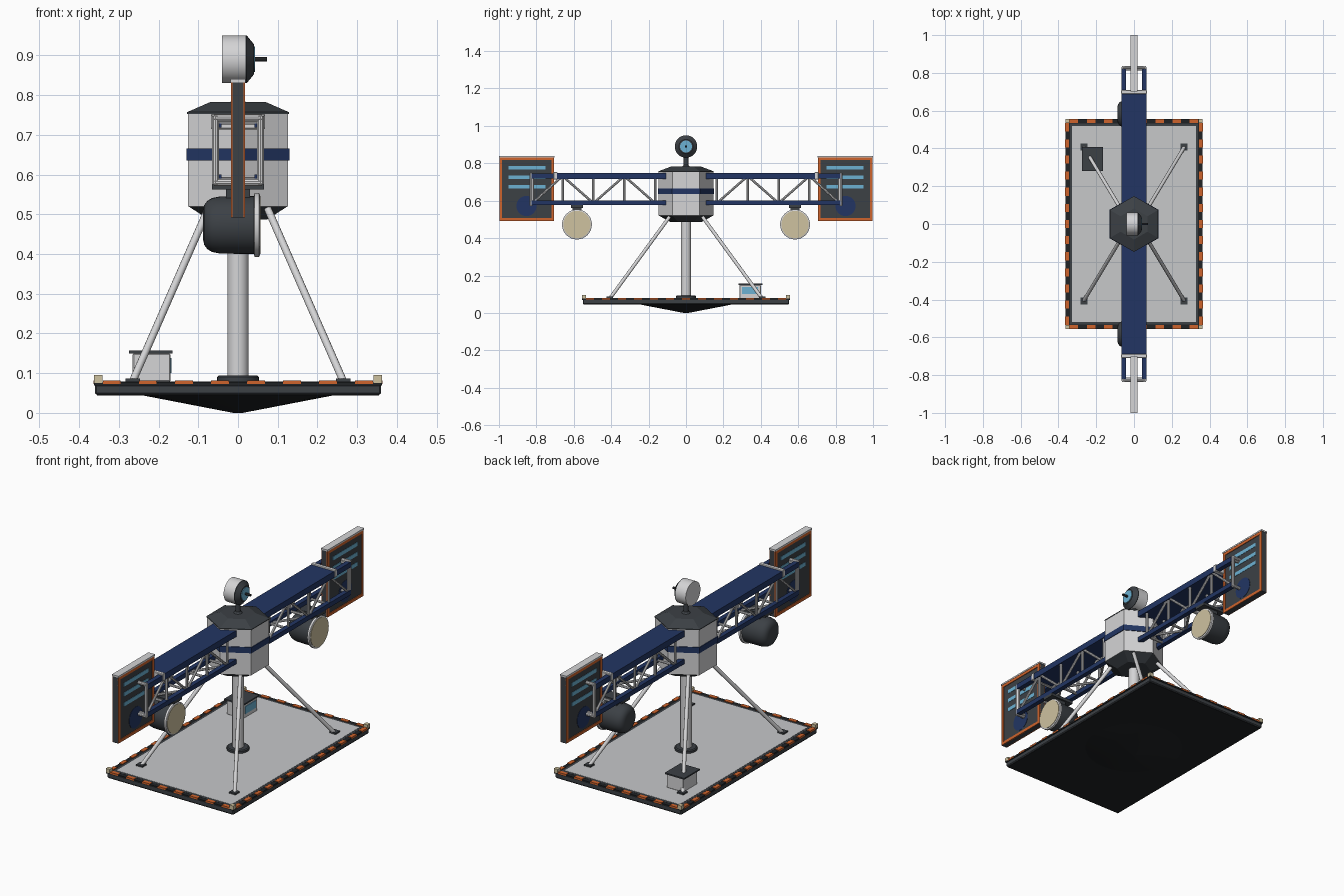
import bpy, bmesh, math
from mathutils import Vector

if "Cube" in bpy.data.objects:
    bpy.data.objects.remove(bpy.data.objects["Cube"])

def mat(name, r, g, b):
    m = bpy.data.materials.new(name)
    m.diffuse_color = (r, g, b, 1)
    m.use_nodes = True
    m.node_tree.nodes["Principled BSDF"].inputs["Base Color"].default_value = m.diffuse_color
    return m

WHITE = mat("light_grey", .66, .66, .67)
DECK = mat("deck_grey", .57, .58, .59)
DARK = mat("dark_grey", .045, .052, .06)
BLACK = mat("black", .014, .016, .018)
NAVY = mat("navy", .016, .036, .125)
ORANGE = mat("orange", .62, .125, .025)
SKY = mat("sky_blue", .15, .44, .65)
CREAM = mat("cream", .62, .54, .35)

def make(name, bm, m, smooth=False):
    bmesh.ops.recalc_face_normals(bm, faces=bm.faces)
    me = bpy.data.meshes.new(name)
    bm.to_mesh(me)
    bm.free()
    me.materials.append(m)
    ob = bpy.data.objects.new(name, me)
    bpy.context.collection.objects.link(ob)
    if smooth:
        bpy.ops.object.select_all(action='DESELECT')
        ob.select_set(True)
        bpy.context.view_layer.objects.active = ob
        bpy.ops.object.shade_smooth_by_angle(angle=math.radians(35))
    return ob

def box(name, x, y, z, m, bevel=0):
    """Box from (min, max) ranges on each axis."""
    bm = bmesh.new()
    bmesh.ops.create_cube(bm, size=1)
    for v in bm.verts:
        v.co = [(r[0] + r[1]) / 2 + c * abs(r[1] - r[0]) for c, r in zip(v.co, (x, y, z))]
    if bevel:
        bmesh.ops.bevel(bm, geom=bm.edges[:], offset=bevel, segments=1, affect='EDGES')
    return make(name, bm, m)

def lathe(name, origin, axis, profile, m, n=32, phase=0, smooth=True):
    """Revolve (distance, radius) points round an axis, capped at the ends."""
    bm = bmesh.new()
    rings = []
    for d, r in profile:
        ring = []
        for i in range(n):
            a = 2 * math.pi * i / n + phase
            c, s = r * math.cos(a), r * math.sin(a)
            p = Vector((c, s, d)) if axis == 'z' else Vector((d, c, s))
            ring.append(bm.verts.new(p + Vector(origin)))
        rings.append(ring)
    for a, b in zip(rings, rings[1:]):
        for i in range(n):
            bm.faces.new((a[i], a[(i + 1) % n], b[(i + 1) % n], b[i]))
    bm.faces.new(rings[0])
    bm.faces.new(rings[-1])
    return make(name, bm, m, smooth)

def tubes(name, segments, r, m, n=10):
    """One object made of straight tubes between point pairs."""
    bm = bmesh.new()
    for p, q in segments:
        p, q = Vector(p), Vector(q)
        rot = (q - p).to_track_quat('Z', 'Y').to_matrix().to_4x4()
        rot.translation = (p + q) / 2
        bmesh.ops.create_cone(bm, cap_ends=True, segments=n, radius1=r, radius2=r,
                              depth=(q - p).length, matrix=rot)
    return make(name, bm, m, True)

# platform
box("platform_slab", (-.36, .36), (-.552, .552), (.046, .072), DARK, .004)
box("platform_underside", (-.355, .355), (-.547, .547), (.044, .05), BLACK)
box("platform_rim", (-.363, .363), (-.555, .555), (.069, .078), BLACK)
box("deck_border", (-.34, .34), (-.532, .532), (.07, .0785), DARK)
box("deck_panel", (-.328, .328), (-.52, .52), (.07, .0795), DECK)
lathe("ground_cone", (0, 0, 0), 'z', [(0, .012), (.046, .25)], BLACK, 32)

# hazard dashes round the rim
for s in (-1, 1):
    for i in range(8):
        x = -.363 + .726 * (i + .25) / 8
        box("hazard_dash_end", (x, x + .045), (s * .556, s * .536), (.0725, .081), ORANGE)
    for i in range(13):
        y = -.555 + 1.11 * (i + .25) / 13
        box("hazard_dash_side", (s * .364, s * .344), (y, y + .043), (.0725, .081), ORANGE)
    for t in (-1, 1):
        box("corner_marker", (s * .341, s * .363), (t * .535, t * .557), (.075, .095), CREAM)

# column and braces
lathe("column", (0, 0, 0), 'z', [(.078, .027), (.52, .027)], WHITE, 24)
lathe("column_collar", (0, 0, 0), 'z', [(.078, .053), (.09, .053), (.094, .048)], DARK, 24)
braces = []
for s in (-1, 1):
    for t in (-1, 1):
        braces.append(((s * .265, t * .405, .08), (s * .07, t * .08, .525)))
        box("brace_foot", (s * .247, s * .283), (t * .39, t * .425), (.078, .087), DARK)
tubes("braces", braces, .0095, WHITE, 12)

# control box
box("control_box", (-.265, -.17), (.285, .4), (.078, .15), WHITE, .003)
box("control_box_lid", (-.275, -.165), (.28, .408), (.15, .157), DARK)
box("control_box_screen", (-.172, -.167), (.3, .385), (.1, .138), SKY)

# hexagonal hub
H = math.pi / 2
lathe("hub_body", (0, 0, 0), 'z', [(.52, .146), (.755, .146)], WHITE, 6, H, False)
lathe("hub_band", (0, 0, 0), 'z', [(.635, .15), (.665, .15)], NAVY, 6, H, False)
lathe("hub_roof", (0, 0, 0), 'z', [(.753, .148), (.757, .148), (.782, .082)], DARK, 6, H, False)
lathe("hub_base", (0, 0, 0), 'z', [(.487, .085), (.521, .146)], DARK, 6, H, False)

# camera head
lathe("head_neck", (0, 0, 0), 'z', [(.78, .022), (.79, .013), (.845, .013)], DARK, 16)
lathe("head_drum", (0, 0, .89), 'x', [(-.04, .06), (.019, .06)], WHITE, 32)
lathe("head_bezel", (0, 0, .89), 'x', [(.018, .06), (.022, .06), (.04, .038)], DARK, 32)
lathe("head_lens", (0, 0, .89), 'x', [(.039, .032), (.043, .032)], SKY, 32)
lathe("head_probe", (0, 0, .89), 'x', [(.04, .006), (.073, .006)], BLACK, 12)

nodes = [.165, .33, .495, .66, .82]
LO, HI = .587, .732
for t in (-1, 1):
    # boom beam and chords
    box("boom_top_plate", (-.066, .066), (t * .09, t * .695), (.716, .748), NAVY)
    segs = []
    for s in (-1, 1):
        box("top_chord", (s * .042, s * .066), (t * .69, t * .825), (.718, .745), NAVY)
        box("bottom_chord", (s * .042, s * .066), (t * .09, t * .825), (.576, .6), NAVY)
        # lattice on each side of the boom
        for y in nodes:
            segs.append(((s * .055, t * y, LO), (s * .055, t * y, HI)))
        for i in range(4):
            a, b = (LO, HI) if i % 2 == 0 else (HI, LO)
            segs.append(((s * .055, t * nodes[i], a), (s * .055, t * nodes[i + 1], b)))
    # crossbars and lower diagonals
    for i, y in enumerate(nodes):
        segs.append(((-.055, t * y, LO), (.055, t * y, LO)))
        if i < 3:
            d = 1 if i % 2 else -1
            segs.append(((-d * .055, t * y, LO), (d * .055, t * nodes[i + 1], LO)))
    segs[-1:] = [segs[-1], ((-.055, t * .82, HI), (.055, t * .82, HI))]
    # the lattice zigzag must finish low at the outer end
    segs = [(p, (q[0], q[1], q[2])) for p, q in segs]
    flip = []
    for p, q in segs:
        if abs(p[2] - q[2]) > .1 and abs(p[1] - q[1]) > .1:
            p, q = (p[0], p[1], q[2]), (q[0], q[1], p[2])
            p, q = (p[0], p[1], LO + HI - p[2]), (q[0], q[1], LO + HI - q[2])
        flip.append((p, q))
    tubes("boom_lattice", flip, .0065, WHITE, 8)
    # end frame and panel clamp
    ends = []
    for s in (-1, 1):
        ends.append(((s * .057, t * .828, .575), (s * .057, t * .828, .748)))
    for z in (.58, .742):
        ends.append(((-.06, t * .828, z), (.06, t * .828, z)))
    tubes("boom_end_frame", ends, .009, WHITE, 10)
    box("panel_clamp", (-.068, .068), (t * .688, t * .71), (.714, .753), WHITE, .003)

    # display panel
    box("panel_core", (-.014, .014), (t * .705, t * .998), (.492, .832), DARK)
    box("panel_cap", (-.019, .019), (t * .702, t * 1.0), (.832, .84), WHITE)
    for s in (-1, 1):
        fx = (s * .012, s * .0175)
        for z in (.492, .817):
            box("panel_frame_rail", fx, (t * .705, t * .998), (z, z + .015), ORANGE)
        for y in (.705, .983):
            box("panel_frame_post", fx, (t * y, t * (y + .015)), (.492, .832), ORANGE)
        for z in (.766, .716, .664):
            box("panel_line", (s * .013, s * .0155), (t * .75, t * .95), (z, z + .02), SKY)
        lathe("panel_disc", (0, t * .853, .572), 'x', [(s * .013, .054), (s * .0155, .054)], NAVY, 32)

    # floodlight under the boom
    c = (0, t * .583, .473)
    lathe("floodlight_body", c, 'x', [(-.088, .036), (-.085, .05), (-.077, .061), (-.065, .068),
                                      (-.045, .072), (.042, .073)], DARK, 32)
    lathe("floodlight_rim", c, 'x', [(.04, .074), (.042, .08), (.053, .08), (.055, .077)], WHITE, 32)
    lathe("floodlight_lens", c, 'x', [(.05, .073), (.057, .073)], CREAM, 32)
    box("floodlight_mount", (-.03, .03), (t * .56, t * .606), (.535, .566), DARK)
    box("floodlight_crossbar", (-.066, .066), (t * .55, t * .616), (.562, .577), DARK)
